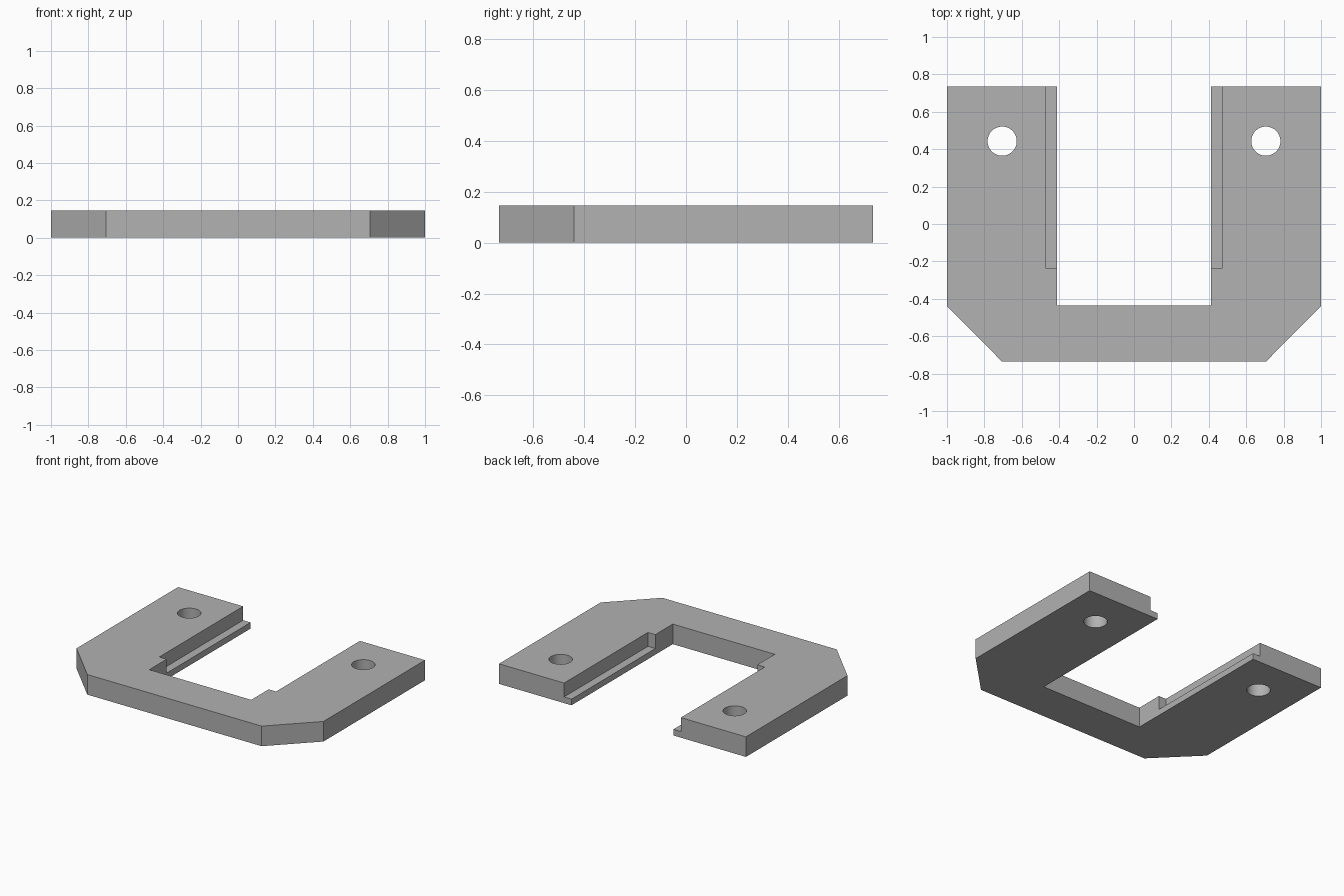
import bpy, bmesh
from mathutils import Matrix, Vector

cube = bpy.data.objects.get("Cube")
if cube:
    bpy.data.objects.remove(cube, do_unlink=True)

HEIGHT = 0.147
LEDGE = 0.045     # ledge thickness
HALF_Y = 0.735
INNER = 0.413     # half width of the slot
REBATE = 0.473    # half width of the slot above the ledges

grey = bpy.data.materials.new("plain_grey")
grey.use_nodes = True
colour = (0.445, 0.445, 0.445, 1)
grey.diffuse_color = colour
grey.node_tree.nodes["Principled BSDF"].inputs["Base Color"].default_value = colour


def add_object(name, bm):
    mesh = bpy.data.meshes.new(name)
    bmesh.ops.recalc_face_normals(bm, faces=bm.faces)
    bm.to_mesh(mesh)
    bm.free()
    obj = bpy.data.objects.new(name, mesh)
    bpy.context.collection.objects.link(obj)
    mesh.materials.append(grey)
    return obj


def cut(target, name, bm):
    cutter = add_object(name, bm)
    cutter.hide_render = True
    cutter.hide_set(True)
    cutter.display_type = 'WIRE'
    mod = target.modifiers.new(name, 'BOOLEAN')
    mod.operation = 'DIFFERENCE'
    mod.solver = 'EXACT'
    mod.object = cutter


# U-shaped plate with chamfered front corners, extruded from a mirrored outline
half = [(INNER, -0.437), (INNER, HALF_Y), (1, HALF_Y), (1, -0.44), (0.706, -HALF_Y)]
outline = half + [(-x, y) for x, y in reversed(half)]
bm = bmesh.new()
base = bm.faces.new([bm.verts.new((x, y, 0)) for x, y in outline])
extruded = bmesh.ops.extrude_face_region(bm, geom=[base])["geom"]
bmesh.ops.translate(bm, vec=(0, 0, HEIGHT),
                    verts=[v for v in extruded if isinstance(v, bmesh.types.BMVert)])
plate = add_object("u_shaped_plate", bm)

# Rebate that leaves a thin ledge along each inner edge
low, high = Vector((-REBATE, -0.235, LEDGE)), Vector((REBATE, 0.9, 0.3))
bm = bmesh.new()
bmesh.ops.create_cube(bm, size=1, matrix=Matrix.Translation((low + high) / 2)
                      @ Matrix.Diagonal((*(high - low), 1)))
cut(plate, "rebate_cutter", bm)

# Round screw hole through each arm
for side, sign in (("left", 1), ("right", -1)):
    bm = bmesh.new()
    bmesh.ops.create_cone(bm, cap_ends=True, segments=48, radius1=0.078, radius2=0.078,
                          depth=0.6, matrix=Matrix.Translation((sign * 0.705, 0.443, 0.07)))
    cut(plate, side + "_hole_cutter", bm)

# Apply the cuts, then smooth only the hole walls
bpy.ops.object.select_all(action='DESELECT')
plate.select_set(True)
bpy.context.view_layer.objects.active = plate
for mod in list(plate.modifiers):
    bpy.ops.object.modifier_apply(modifier=mod.name)
for obj in [o for o in bpy.data.objects if o.name.endswith("_cutter")]:
    bpy.data.objects.remove(obj, do_unlink=True)
bpy.ops.object.shade_smooth_by_angle()
